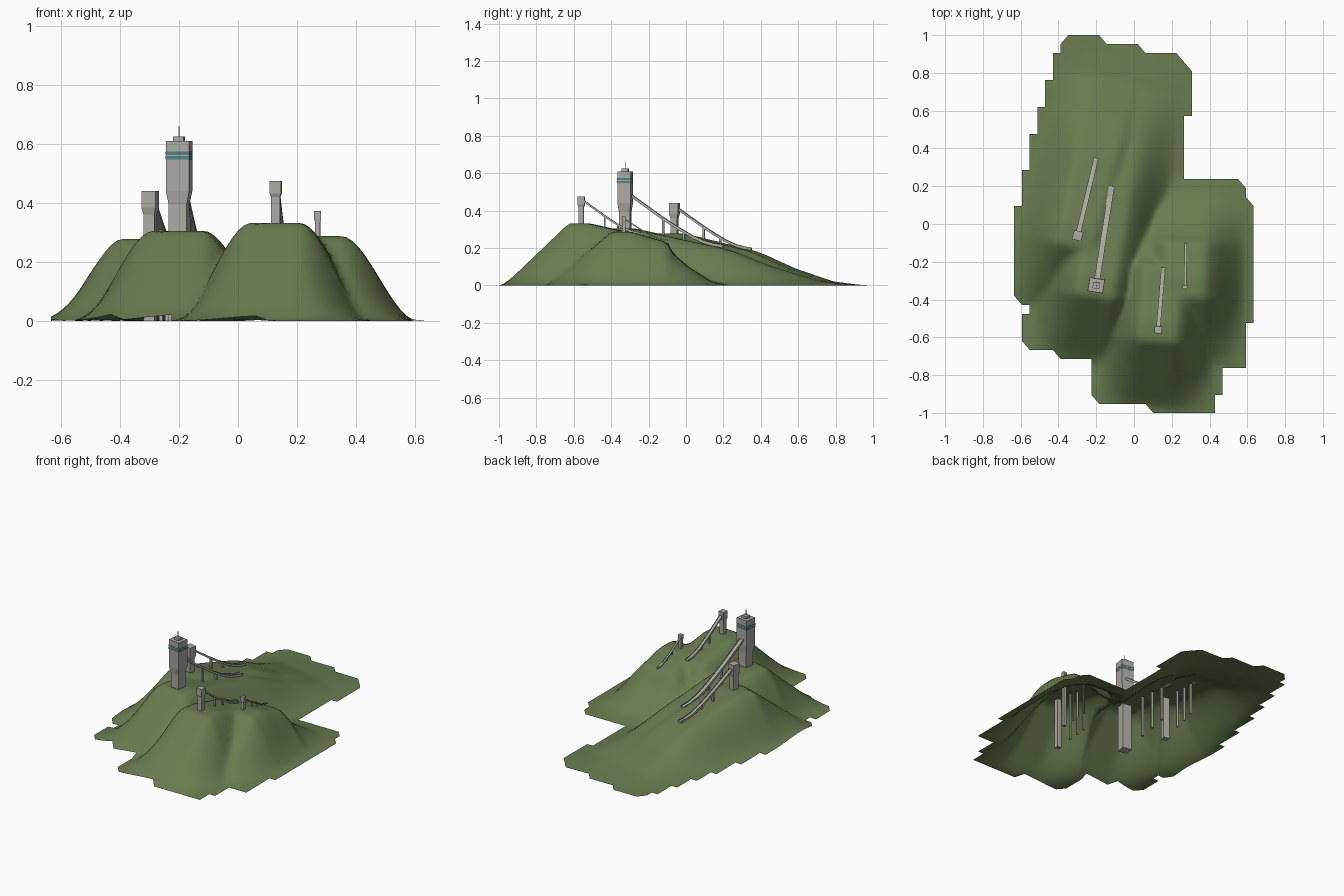
import bpy, bmesh, math
from mathutils import Vector

if "Cube" in bpy.data.objects:
    bpy.data.objects.remove(bpy.data.objects["Cube"])


def material(name, col):
    m = bpy.data.materials.new(name)
    m.diffuse_color = (*col, 1)
    m.use_nodes = True
    m.node_tree.nodes["Principled BSDF"].inputs["Base Color"].default_value = m.diffuse_color
    return m


GRASS = material("grass", (0.14, 0.20, 0.08))
CONCRETE = material("concrete", (0.42, 0.40, 0.37))
GLASS = material("teal_glass", (0.08, 0.22, 0.23))


def finish(name, bm, mat):
    bmesh.ops.recalc_face_normals(bm, faces=bm.faces)
    me = bpy.data.meshes.new(name)
    bm.to_mesh(me)
    bm.free()
    ob = bpy.data.objects.new(name, me)
    bpy.context.collection.objects.link(ob)
    me.materials.append(mat)
    return ob


def interp(x, pts):
    if x <= pts[0][0]:
        return pts[0][1]
    for (a, p), (b, q) in zip(pts, pts[1:]):
        if x <= b:
            return p + (q - p) * (x - a) / (b - a)
    return pts[-1][1]


# hill: tower position, ramp end, ground at tower, ground at ramp end,
# ramp top z, ramp width, shaft w, head w, head d, flare z0, flare z1, top z
HILLS = {
    "main": ((-.200, -.325), (-.118, .20), .305, .200, .490, .030, .062, .080, .072, .395, .44, .610),
    "second": ((-.298, -.062), (-.200, .35), .278, .185, .415, .026, .038, .050, .050, .36, .385, .441),
    "third": ((.128, -.560), (.155, -.23), .332, .265, .455, .022, .030, .038, .038, .42, .432, .475),
    "small": ((.270, -.333), (.275, -.10), .287, .230, .355, .013, .018, .024, .020, .335, .345, .372),
}


def height(x, y):
    best = 0
    for h in HILLS.values():
        o, e = Vector(h[0]), Vector(h[1])
        L = (e - o).length
        d = (e - o) / L
        r = Vector((x, y)) - o
        s = r.dot(d)
        t = abs(r.x * d.y - r.y * d.x)
        g0, g1 = h[2], h[3]
        z = interp(s, [(-.42, 0), (-.37, .11 * g0), (-.06, g0), (.04, g0), (L, g1),
                       (1.15 * L, .58 * g0), (1.5 * L, .34 * g0), (2 * L, .08 * g0), (2.4 * L, 0)])
        k = min(max((t - .08) / .26, 0), 1)
        best = max(best, z * (1 - k * k * (3 - 2 * k)))
    return best


# Terrain: height grid trimmed to a stepped outline (row count, first, last column)
ROWS = [(1, 17, 26), (1, 10, 26), (3, 10, 27), (1, 10, 30), (1, 5, 30), (3, 1, 30), (1, 1, 31),
        (1, 2, 31), (11, 0, 31), (1, 1, 31), (2, 1, 30), (1, 1, 22), (4, 2, 22), (2, 3, 22),
        (1, 3, 23), (3, 4, 23), (2, 5, 23), (1, 5, 22), (1, 6, 17), (1, 6, 12)]
CUT = {(17, 0), (10, 1), (5, 6), (1, 7), (0, 12), (31, 24), (30, 26), (23, 39), (22, 40),
       (17, 41), (12, 42), (6, 42)}
bm = bmesh.new()
verts = {}


def gv(i, j):
    if (i, j) not in verts:
        x, y = -.634 + i * 1.267 / 31, -1 + j * 2 / 42
        verts[i, j] = bm.verts.new((x, y, height(x, y)))
    return verts[i, j]


j = 0
for n, left, right in ROWS:
    for _ in range(n):
        for i in range(left, right):
            ring = [(i, j), (i + 1, j), (i + 1, j + 1), (i, j + 1)]
            bm.faces.new([gv(*c) for c in ring if c not in CUT])
        j += 1
bmesh.ops.subdivide_edges(bm, edges=[e for e in bm.edges if not e.is_boundary and
                                     max(v.co.z for v in e.verts) > .01], cuts=1, use_grid_fill=True)
for v in bm.verts:
    v.co.z = height(v.co.x, v.co.y)
hill = finish("hillside", bm, GRASS)
if sum(p.normal.z for p in hill.data.polygons) < 0:
    hill.data.flip_normals()
for p in hill.data.polygons:
    p.use_smooth = True


def loft(bm, rings):
    """Closed solid through a list of equal-length vertex rings."""
    rs = [[bm.verts.new(p) for p in r] for r in rings]
    for a, b in zip(rs, rs[1:]):
        for k in range(len(a)):
            m = (k + 1) % len(a)
            bm.faces.new((a[k], a[m], b[m], b[k]))
    bm.faces.new(rs[0][::-1])
    bm.faces.new(rs[-1])


def column(bm, o, d, sections):
    """Rectangular column from (z, width, depth) sections, turned along d."""
    s = Vector((d.y, -d.x))
    rings = []
    for z, w, dp in sections:
        rings.append([(*(o + s * (a * w / 2) + d * (b * dp / 2)), z)
                      for a, b in ((-1, -1), (1, -1), (1, 1), (-1, 1))])
    loft(bm, rings)


DROP = [(0, 0), (.33, .43), (.5, .635), (.66, .81), (.78, .91), (.9, .975), (1, 1)]

for name, (o, e, g0, g1, zr, rw, sw, hw, hd, f0, f1, top) in HILLS.items():
    o, e = Vector(o), Vector(e)
    d = (e - o).normalized()
    side = Vector((d.y, -d.x))

    # Tower: shaft flaring into a wider head
    bm = bmesh.new()
    column(bm, o, d, [(0, sw, sw * .95), (f0, sw, sw * .95), (f1, hw, hd), (top, hw, hd)])
    finish(name + "_tower", bm, CONCRETE)

    # Inrun ramp: shallow channel swept along a flattening curve
    start = o + d * hd * .3
    zend = g1 + .012
    bm = bmesh.new()
    rings = []
    th, lip, wall = rw * .55, rw * .2, rw * .12
    sect = [(-rw / 2, -th), (rw / 2, -th), (rw / 2, 0), (rw / 2 - wall, 0),
            (rw / 2 - wall, -lip), (-rw / 2 + wall, -lip), (-rw / 2 + wall, 0), (-rw / 2, 0)]
    for u, f in DROP:
        c = start.lerp(e, u)
        z = zr + (zend - zr) * f + th * .4
        rings.append([(*(c + side * a), z + b) for a, b in sect])
    loft(bm, rings)
    finish(name + "_ramp", bm, CONCRETE)

    # Ramp piers down to the base
    bm = bmesh.new()
    for u in (.36, .58, .8):
        z = zr + (zend - zr) * interp(u, DROP) - th * .3
        column(bm, start.lerp(e, u), d, [(0, rw * .5, rw * .4), (z, rw * .5, rw * .4)])
    finish(name + "_piers", bm, CONCRETE)

# Main tower details: window bands, roof cap, mast
o, e = Vector(HILLS["main"][0]), Vector(HILLS["main"][1])
d = (e - o).normalized()
for label, mat, sections in (
        ("lower_window_band", GLASS, [(.548, .082, .074), (.559, .082, .074)]),
        ("upper_window_band", GLASS, [(.563, .082, .074), (.574, .082, .074)]),
        ("roof_cap", CONCRETE, [(.609, .036, .034), (.625, .036, .034)]),
        ("mast", CONCRETE, [(.624, .004, .004), (.660, .003, .003)])):
    bm = bmesh.new()
    column(bm, o, d, sections)
    finish(label, bm, mat)
